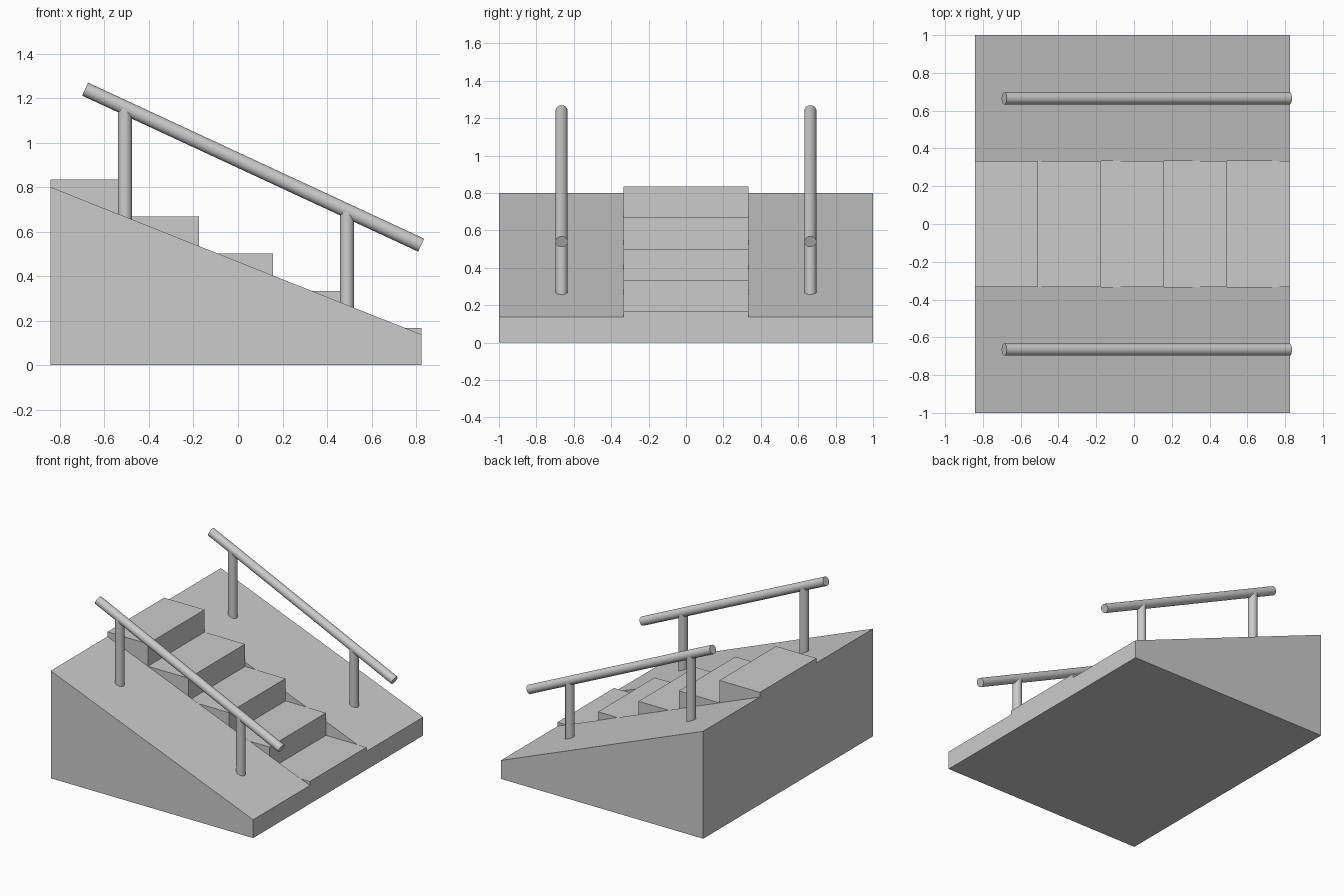
import bpy
import bmesh
from mathutils import Vector

if "Cube" in bpy.data.objects:
    bpy.data.objects.remove(bpy.data.objects["Cube"])

GREY = (0.6, 0.6, 0.6, 1.0)
concrete = bpy.data.materials.new("plain_grey")
concrete.use_nodes = True
concrete.diffuse_color = GREY
concrete.node_tree.nodes["Principled BSDF"].inputs["Base Color"].default_value = GREY

# Main dimensions
BACK, FRONT = -0.842, 0.825
HIGH, LOW = 0.80, 0.137
STAIR_HALF = 0.333
STEPS = 5
RISE = 0.167
RUN = (FRONT - BACK) / STEPS
RAIL_Y = 0.665
RADIUS = 0.032


def ramp_height(x):
    return HIGH + (LOW - HIGH) * (x - BACK) / (FRONT - BACK)


def extrude_profile(name, profile, y0, y1):
    """Sweep an x-z outline from y0 to y1 as a closed solid."""
    bm = bmesh.new()
    face = bm.faces.new([bm.verts.new((x, y0, z)) for x, z in profile])
    swept = bmesh.ops.extrude_face_region(bm, geom=[face])["geom"]
    verts = [v for v in swept if isinstance(v, bmesh.types.BMVert)]
    bmesh.ops.translate(bm, verts=verts, vec=(0, y1 - y0, 0))
    bmesh.ops.recalc_face_normals(bm, faces=bm.faces)
    mesh = bpy.data.meshes.new(name)
    bm.to_mesh(mesh)
    bm.free()
    mesh.materials.append(concrete)
    obj = bpy.data.objects.new(name, mesh)
    bpy.context.collection.objects.link(obj)


def tube(name, start, end):
    """Round bar between two points."""
    start, end = Vector(start), Vector(end)
    axis = end - start
    bpy.ops.mesh.primitive_cylinder_add(
        vertices=32, radius=RADIUS, depth=axis.length, location=(start + end) / 2,
        rotation=axis.to_track_quat("Z", "Y").to_euler())
    obj = bpy.context.object
    obj.name = name
    obj.data.materials.append(concrete)
    bpy.ops.object.shade_smooth_by_angle()


# Stairs set into the middle of the slope
stairs = [(FRONT, 0), (BACK, 0)]
for i in range(STEPS):
    z = RISE * (STEPS - i)
    stairs += [(BACK + RUN * i, z), (BACK + RUN * (i + 1), z)]
extrude_profile("stairs", stairs, -STAIR_HALF, STAIR_HALF)

# Sloped ramps, handrails and posts on both sides
ramp = [(BACK, 0), (FRONT, 0), (FRONT, LOW), (BACK, HIGH)]
rail_top, rail_end = Vector((-0.687, 0, 1.24)), Vector((0.823, 0, 0.539))
for side, s in (("right", -1), ("left", 1)):
    extrude_profile(side + "_ramp", ramp, s * STAIR_HALF, s * 1.0)
    offset = Vector((0, s * RAIL_Y, 0))
    tube(side + "_handrail", rail_top + offset, rail_end + offset)
    for label, x in (("upper", -0.508), ("lower", 0.49)):
        t = (x - rail_top.x) / (rail_end.x - rail_top.x)
        top = rail_top.lerp(rail_end, t).z
        tube(f"{side}_{label}_post", (x, s * RAIL_Y, ramp_height(x) - 0.02),
             (x, s * RAIL_Y, top))
